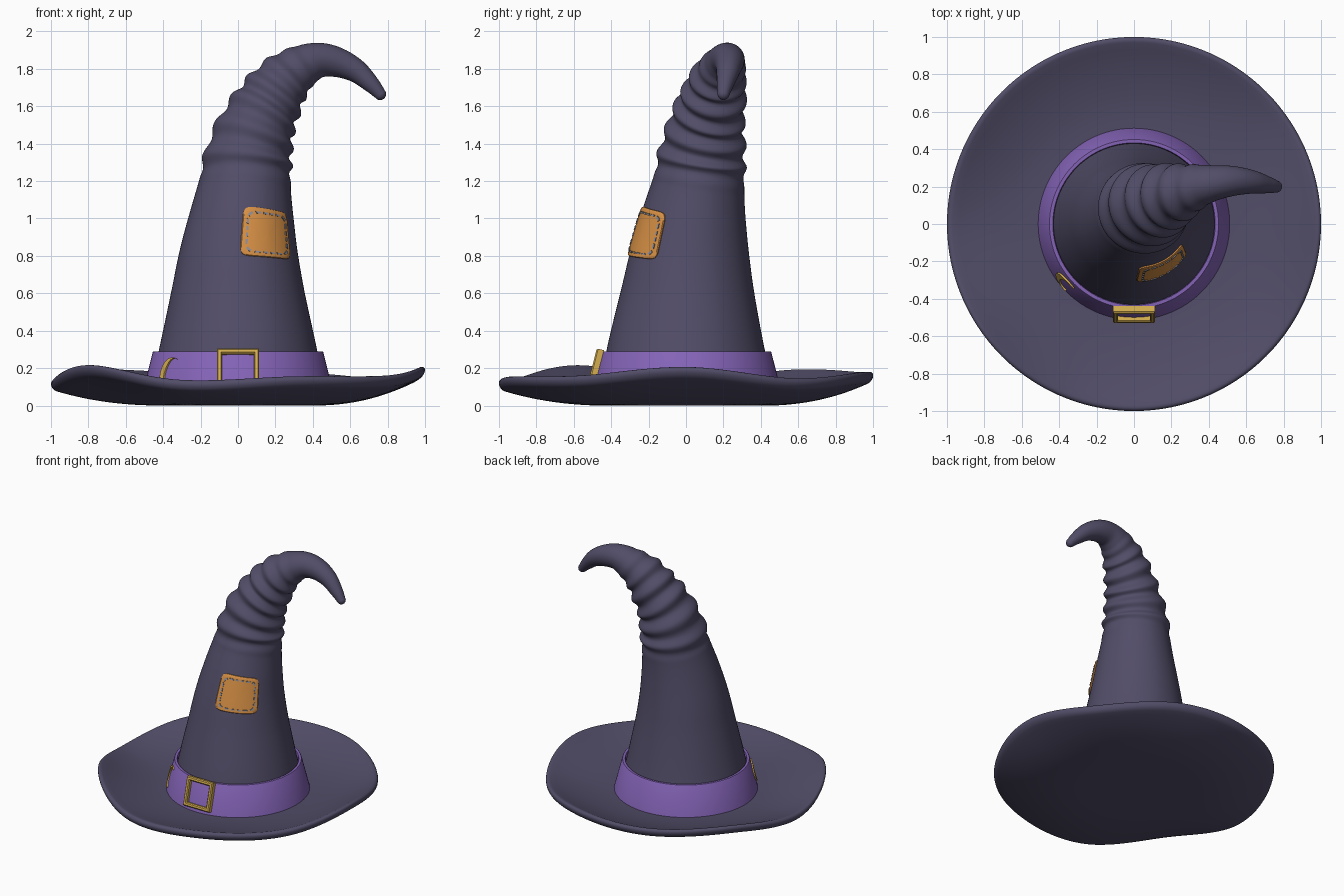
import bpy, bmesh, math
from mathutils import Vector

if "Cube" in bpy.data.objects:
    bpy.data.objects.remove(bpy.data.objects["Cube"])

PI, TAU = math.pi, math.tau


def material(name, rgb):
    m = bpy.data.materials.new(name)
    m.diffuse_color = (*rgb, 1)
    m.use_nodes = True
    m.node_tree.nodes["Principled BSDF"].inputs["Base Color"].default_value = m.diffuse_color
    return m


FELT = material("dusk felt", (0.084, 0.074, 0.138))
PURPLE = material("purple band", (0.23, 0.125, 0.47))
GOLD = material("gold", (0.66, 0.42, 0.08))
ORANGE = material("orange cloth", (0.68, 0.28, 0.06))
THREAD = material("grey thread", (0.27, 0.27, 0.32))


def loft(name, rows, mat, close_rows=False, angle=40, cap=True):
    """Skin a list of closed rings; ends are capped or joined to each other."""
    bm = bmesh.new()
    vs = [[bm.verts.new(p) for p in row] for row in rows]
    n, m = len(vs), len(vs[0])
    for i in range(n if close_rows else n - 1):
        a, b = vs[i], vs[(i + 1) % n]
        for j in range(m):
            k = (j + 1) % m
            bm.faces.new((a[j], a[k], b[k], b[j]))
    if cap and not close_rows:
        bm.faces.new(vs[0])
        bm.faces.new(vs[-1])
    bmesh.ops.recalc_face_normals(bm, faces=bm.faces)
    me = bpy.data.meshes.new(name)
    bm.to_mesh(me)
    bm.free()
    me.materials.append(mat)
    ob = bpy.data.objects.new(name, me)
    bpy.context.collection.objects.link(ob)
    bpy.ops.object.select_all(action='DESELECT')
    ob.select_set(True)
    bpy.context.view_layer.objects.active = ob
    bpy.ops.object.shade_smooth_by_angle(angle=math.radians(angle))
    return ob


def catmull(a, b, c, d, t):
    return 0.5 * (2 * b + (c - a) * t + (2 * a - 5 * b + 4 * c - d) * t * t
                  + (3 * b - a - 3 * c + d) * t ** 3)


# Wavy brim: rim heights every 36 degrees, curling up from a flat middle
RIM = [.19, .125, .16, .16, .175, .115, .2, .115, .135, .14]


def brim_point(r, off, a):
    f = (a / TAU * 10) % 10
    i = int(f)
    h = catmull(*[RIM[(i + k) % 10] for k in (-1, 0, 1, 2)], f - i)
    s = max(0, (r - .4) / .6)
    return (r * math.cos(a), r * math.sin(a), .03 + (h - .03) * s ** 2.2 + off)


radii = [.05, .3, .4] + [.4 + .57 * k / 16 for k in range(1, 17)]
prof = [(r, .03) for r in radii]
prof += [(.97 + .03 * math.cos(t), .03 * math.sin(t))
         for t in [PI / 2 - PI * k / 8 for k in range(1, 8)]]
prof += [(r, -.03) for r in reversed(radii)]
loft("brim", [[brim_point(r, o, TAU * j / 120) for j in range(120)]
              for r, o in prof], FELT, angle=60)

# Crooked cone: spine points x, y, z, radius
SPINE = [(0, 0, .04, .475), (0, 0, .3, .422), (0, .01, .6, .358),
         (.005, .022, .8, .32), (.02, .042, 1.0, .281), (.04, .07, 1.2, .243),
         (.06, .088, 1.35, .228), (.105, .11, 1.5, .2), (.165, .14, 1.62, .175),
         (.24, .17, 1.73, .15), (.33, .2, 1.805, .12), (.43, .22, 1.845, .095),
         (.53, .23, 1.835, .08), (.63, .225, 1.79, .063), (.71, .21, 1.72, .046),
         (.76, .2, 1.665, .032)]
LAST = len(SPINE) - 1


def spine(s):
    s = min(max(s, 0), LAST)
    i = min(int(s), LAST - 1)
    p = [Vector(SPINE[min(max(i + k, 0), LAST)]) for k in (-1, 0, 1, 2)]
    return catmull(*p, s - i)


def cone_point(s, a, off=0, shrink=1, along=0):
    p = spine(s)
    t = (spine(s + .02) - spine(s - .02)).to_3d().normalized()
    u = Vector((0, 1, 0)).cross(t).normalized()
    v = t.cross(u)
    # wrinkles around the bend
    env = min(1, max(0, (s - 4.9) / .8)) * min(1, max(0, (10.6 - s) / 2))
    w = .013 * env * math.sin(TAU * 1.15 * s - 2 + .9 * math.sin(a + s))
    r = (p.w + w + off) * shrink
    return p.to_3d() + (u * math.cos(a) + v * math.sin(a)) * r + t * along


angles = [TAU * j / 72 for j in range(72)]
rings = [[cone_point(k / 14, a) for a in angles] for k in range(LAST * 14 + 1)]
for k in range(1, 7):
    t = PI / 2 * k / 6.3
    rings.append([cone_point(LAST, a, 0, math.cos(t), .032 * math.sin(t)) for a in angles])
loft("cone", rings, FELT, angle=60)

# Band
band = [(.45, .04), (.518, .04), (.456, .285), (.452, .29), (.434, .29), (.43, .28)]
loft("band", [[(r * math.cos(TAU * j / 96), r * math.sin(TAU * j / 96), z)
               for j in range(96)] for r, z in band], PURPLE, close_rows=True, angle=30)


def band_point(a, z, off):
    r = .518 - (z - .04) * .253 + off
    return (r * math.cos(a), r * math.sin(a), z + off * .25)


# Buckle: mitred square frame lying on the tilted band
UP = Vector((0, .245, .97))
OUT = Vector((0, -.97, .245))
MID = Vector((0, -.484, .195))
frame = [(0, -.02), (0, .012), (-.007, .02), (-.021, .02), (-.028, .012), (-.028, -.02)]
loft("buckle", [[MID + Vector((sx * (.113 + o), 0, 0)) + UP * sy * (.109 + o) + OUT * d
                 for sx, sy in ((-1, -1), (1, -1), (1, 1), (-1, 1))]
                for o, d in frame], GOLD, close_rows=True, angle=20)

# Crescent moon charm on the band
moon = []
for k in range(25):
    t = math.radians(65 + 230 * (k + .3) / 24.6)
    ux, uz = math.cos(t) * .08, math.sin(t) * .08
    w = .038 * math.sin(PI * (k + .3) / 24.6) + .001
    ix, iz = ux + w * abs(math.cos((t - PI) * .6)), uz * (1 - w * 1.5)
    c, s = math.cos(-.15), math.sin(-.15)
    ring = []
    for x, z, off in ((ux, uz, -.004), (ux, uz, .009), (ix, iz, .009), (ix, iz, -.004)):
        x, z = x * c - z * s, x * s + z * c
        ring.append(band_point(math.radians(222) + x / .48, .175 + z, off))
    moon.append(ring)
loft("moon_charm", moon, GOLD, angle=30)


# Patch and stitches, wrapped on the cone
def square(t, n, k=1):
    c, s = math.cos(t), math.sin(t)
    r = k / (abs(c) ** n + abs(s) ** n) ** (1 / n)
    return c * r, s * r


def patch_point(x, y, off):
    return cone_point(3.52 + y * .127 / .2, math.radians(-61) + x * .142 / .29, off)


layers = [(k, .011) for k in (.05, .25, .45, .65, .85, .97)]
layers += [(1, .007), (1, -.006)]
loft("patch", [[patch_point(*square(TAU * j / 64, 8, k), o) for j in range(64)]
               for k, o in layers], ORANGE)

for i in range(20):
    dash = []
    for j in range(5):
        t = TAU * (i + .2 + .62 * j / 4) / 20
        a, b = square(t, 7, .77), square(t, 7, .84)
        dash.append([patch_point(*a, .008), patch_point(*a, .016),
                     patch_point(*b, .016), patch_point(*b, .008)])
    loft("stitch_%02d" % (i + 1), dash, THREAD)
